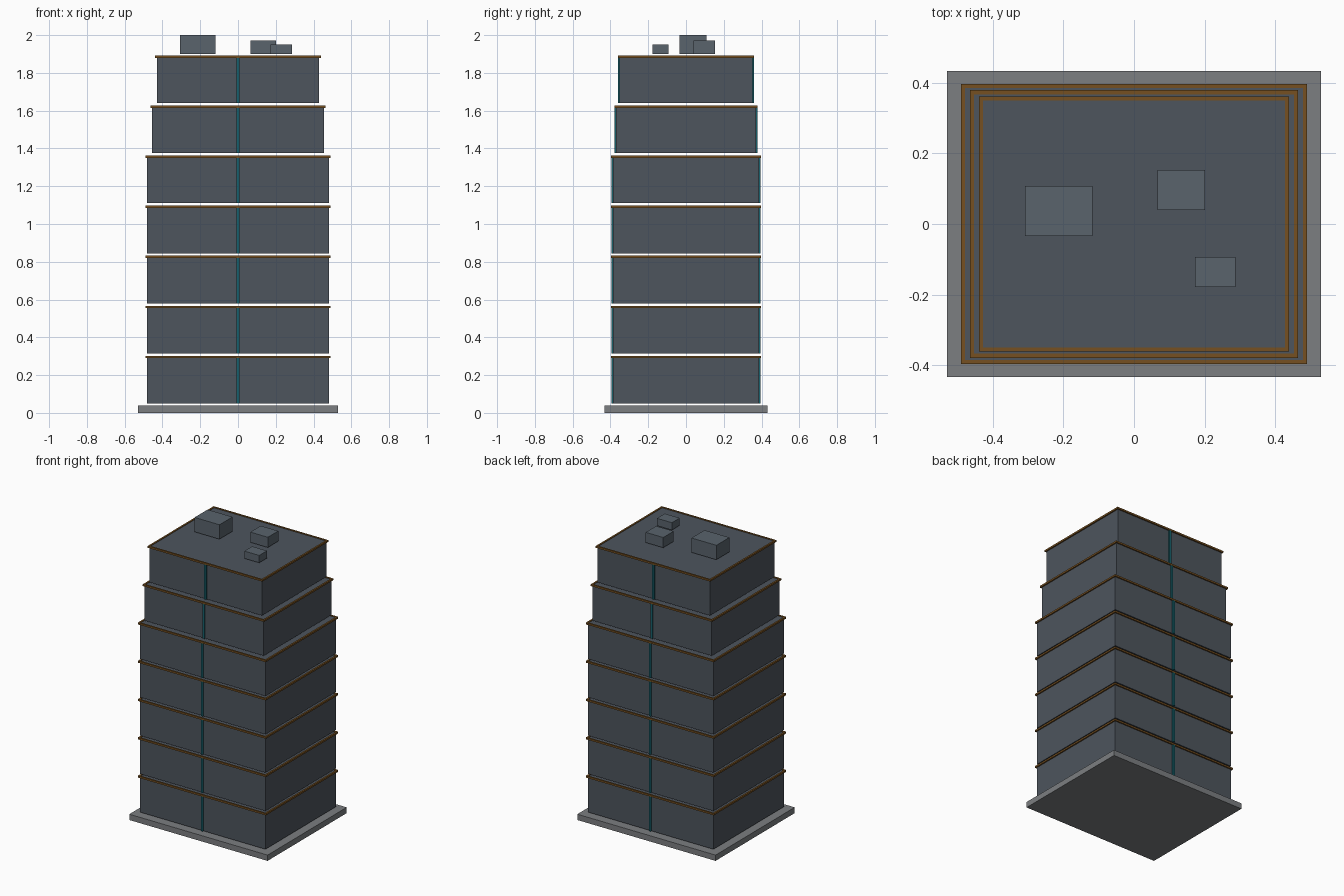
import bpy

if "Cube" in bpy.data.objects:
    bpy.data.objects.remove(bpy.data.objects["Cube"])


def material(name, r, g, b):
    m = bpy.data.materials.new(name)
    m.diffuse_color = (r, g, b, 1)
    m.use_nodes = True
    m.node_tree.nodes["Principled BSDF"].inputs["Base Color"].default_value = m.diffuse_color
    return m


STONE = material("stone", 0.2, 0.21, 0.22)
WALL = material("dark_wall", 0.075, 0.09, 0.11)
AMBER = material("amber_trim", 0.18, 0.08, 0.015)
TEAL = material("teal_strip", 0.008, 0.12, 0.15)
UNIT = material("roof_metal", 0.1, 0.125, 0.15)


def box(name, x0, x1, y0, y1, z0, z1, mat):
    bpy.ops.mesh.primitive_cube_add(
        size=1, location=((x0 + x1) / 2, (y0 + y1) / 2, (z0 + z1) / 2))
    o = bpy.context.object
    o.name = name
    o.scale = (x1 - x0, y1 - y0, z1 - z0)
    bpy.ops.object.transform_apply(location=False, rotation=False, scale=True)
    o.data.materials.append(mat)
    return o


# Ground slab
box("base_slab", -0.529, 0.529, -0.4325, 0.4325, 0, 0.04, STONE)

# Seven floating storeys, the upper two stepped in
PITCH, HEIGHT, T = 0.265, 0.248, 0.006
for i in range(7):
    step = max(0, i - 4)
    hx, hy = 0.481 - 0.0255 * step, 0.387 - 0.0175 * step
    z0 = 0.05 + PITCH * i
    z1 = z0 + HEIGHT
    n = i + 1
    box(f"storey_{n}", -hx, hx, -hy, hy, z0, z1, WALL)
    cx, cy = hx + 0.003, hy + 0.003
    for s, side in ((-1, "a"), (1, "b")):
        # Edge trim along the top rim
        box(f"trim_long_{n}{side}", -cx - T, cx + T, s * cy - T, s * cy + T,
            z1 - 0.008, z1 + 0.004, AMBER)
        box(f"trim_short_{n}{side}", s * cx - T, s * cx + T, -cy + T, cy - T,
            z1 - 0.008, z1 + 0.004, AMBER)
        # Vertical light strip on the front and back
        box(f"strip_{n}{side}", -0.008, 0.008, s * hy - 0.008, s * hy + 0.008,
            z0, z1, TEAL)

# Roof equipment
box("roof_unit_large", -0.308, -0.118, -0.034, 0.108, 1.9, 2.0, UNIT)
box("roof_unit_medium", 0.067, 0.201, 0.039, 0.153, 1.9, 1.971, UNIT)
box("roof_unit_small", 0.173, 0.287, -0.178, -0.093, 1.9, 1.951, UNIT)
